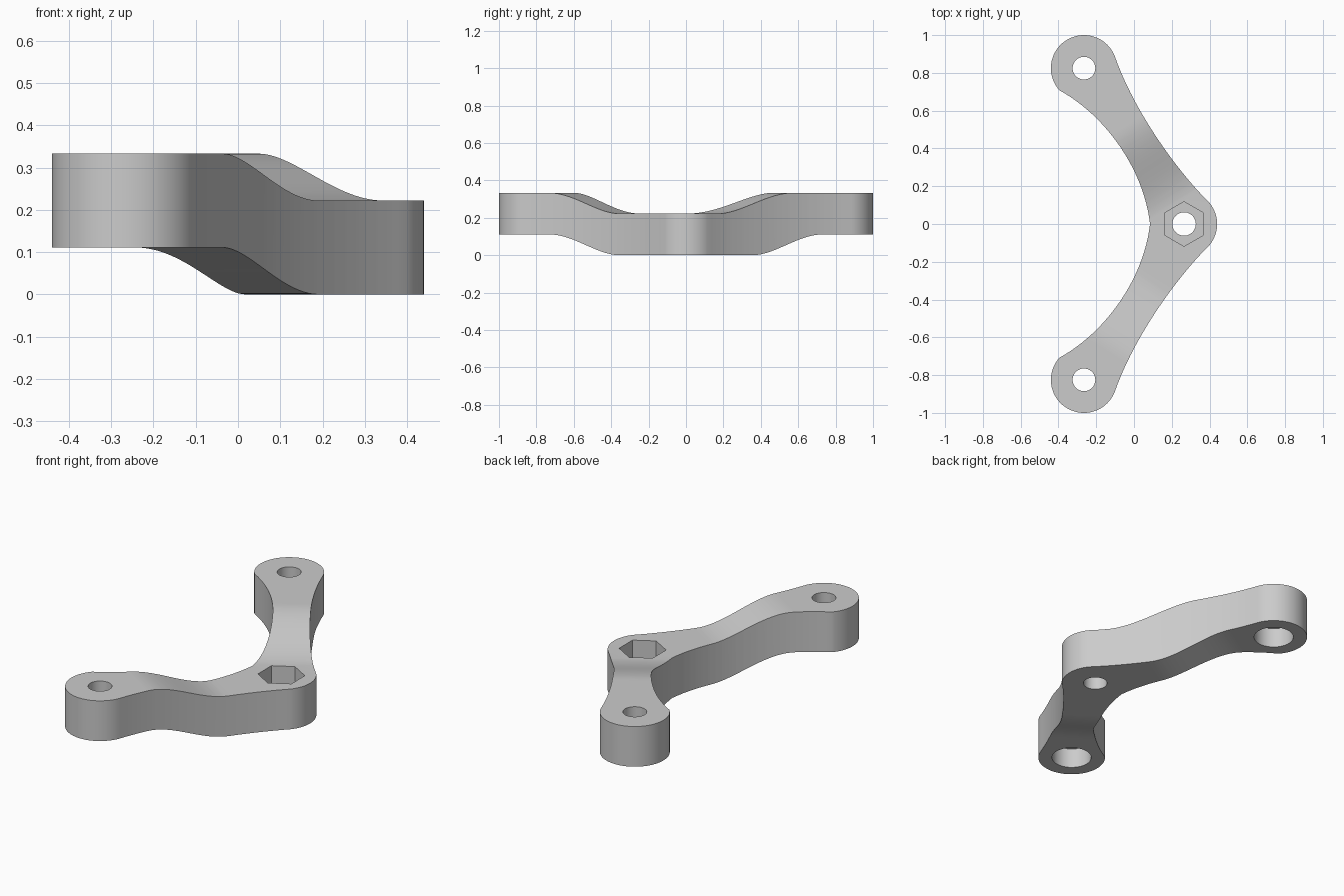
import bpy, bmesh
from math import sin, cos, pi, radians
from mathutils import Vector
from mathutils.geometry import interpolate_bezier

if "Cube" in bpy.data.objects:
    bpy.data.objects.remove(bpy.data.objects["Cube"])

grey = bpy.data.materials.new("light_grey")
grey.use_nodes = True
grey.diffuse_color = (0.6, 0.6, 0.6, 1)
grey.node_tree.nodes["Principled BSDF"].inputs["Base Color"].default_value = (0.6, 0.6, 0.6, 1)

THICK, RISE, LOBE = 0.222, 0.111, 0.175
HUB = Vector((0.265, 0, 0))
TIP = Vector((-0.265, 0.825, 0))
ALONG = (TIP - HUB).normalized()


def ease(s, start, end):
    t = min(max((s - start) / (end - start), 0), 1)
    return t * t * (3 - 2 * t)


def arc(centre, start, end, steps):
    angles = [radians(start + (end - start) * i / steps) for i in range(steps + 1)]
    return [centre + LOBE * Vector((cos(a), sin(a), 0)) for a in angles]


def curve(a, h1, h2, b):
    return interpolate_bezier(a, Vector((*h1, 0)), Vector((*h2, 0)), b, 24)[1:-1]


def half_outline():
    """Plan of one arm, from the hub round the tip and back to the inner corner."""
    hub = arc(HUB, 0, 40, 10)
    tip = arc(TIP, 20, 222, 40)
    corner = Vector((0.085, 0, 0))
    outer = curve(hub[-1], (0.22, 0.29), (0.0, 0.60), tip[0])
    inner = curve(tip[-1], (-0.16, 0.58), (0.05, 0.30), corner)
    return hub + outer + tip + inner + [corner]


def add_arm(bm, side, top_bend, bottom_bend):
    """Extrude the plan, slice it across the arm and raise the tip in an S-bend."""
    part = bmesh.new()
    face = part.faces.new([part.verts.new(p) for p in half_outline()])
    solid = bmesh.ops.extrude_face_region(part, geom=[face])
    for v in solid["geom"]:
        if isinstance(v, bmesh.types.BMVert):
            v.co.z = THICK
    # Open the wall where the two arms meet
    seam = [f for f in part.faces if all(abs(v.co.y) < 1e-5 for v in f.verts)]
    bmesh.ops.delete(part, geom=seam, context="FACES")
    for i in range(36):
        bmesh.ops.bisect_plane(
            part, geom=part.verts[:] + part.edges[:] + part.faces[:],
            plane_co=HUB + ALONG * (0.12 + 0.02 * i), plane_no=ALONG)
    for v in part.verts:
        s = (v.co - HUB).dot(ALONG)
        bend = top_bend if v.co.z > THICK / 2 else bottom_bend
        v.co.z += RISE * ease(s, *bend)
        v.co.y *= side
    mesh = bpy.data.meshes.new("arm_half")
    part.to_mesh(mesh)
    part.free()
    bm.from_mesh(mesh)
    bpy.data.meshes.remove(mesh)


# Bracket body: two raised arms joined at the hub
bm = bmesh.new()
add_arm(bm, 1, (0.10, 0.60), (0.34, 0.78))
add_arm(bm, -1, (0.34, 0.78), (0.34, 0.78))
bmesh.ops.remove_doubles(bm, verts=bm.verts, dist=1e-4)
bmesh.ops.recalc_face_normals(bm, faces=bm.faces)
mesh = bpy.data.meshes.new("bracket")
bm.to_mesh(mesh)
bm.free()
mesh.materials.append(grey)
bracket = bpy.data.objects.new("bracket", mesh)
bpy.context.collection.objects.link(bracket)
bpy.context.view_layer.objects.active = bracket


def drill(x, y, radius, low, high, sides=48):
    bpy.ops.mesh.primitive_cylinder_add(
        vertices=sides, radius=radius, depth=high - low, location=(x, y, (low + high) / 2))
    cutter = bpy.context.object
    cutter.name = "hole_cutter"
    cutter.hide_render = True
    cutter.data.materials.append(grey)
    bpy.context.view_layer.objects.active = bracket
    mod = bracket.modifiers.new("hole", "BOOLEAN")
    mod.operation = "DIFFERENCE"
    mod.solver = "EXACT"
    mod.object = cutter
    bpy.ops.object.modifier_apply(modifier=mod.name)
    bpy.data.objects.remove(cutter)


# Hub: bolt hole with a hexagonal nut pocket on top
drill(HUB.x, 0, 0.062, -0.1, 0.5)
drill(HUB.x, 0, 0.118, 0.111, 0.5, 6)
# Tips: bolt holes, counterbored from below
for side in (1, -1):
    drill(TIP.x, side * TIP.y, 0.06, -0.1, 0.5)
    drill(TIP.x, side * TIP.y, 0.103, -0.1, RISE + 0.111)

bpy.ops.object.select_all(action="DESELECT")
bracket.select_set(True)
bpy.context.view_layer.objects.active = bracket
bpy.ops.object.shade_smooth_by_angle(angle=radians(30))
